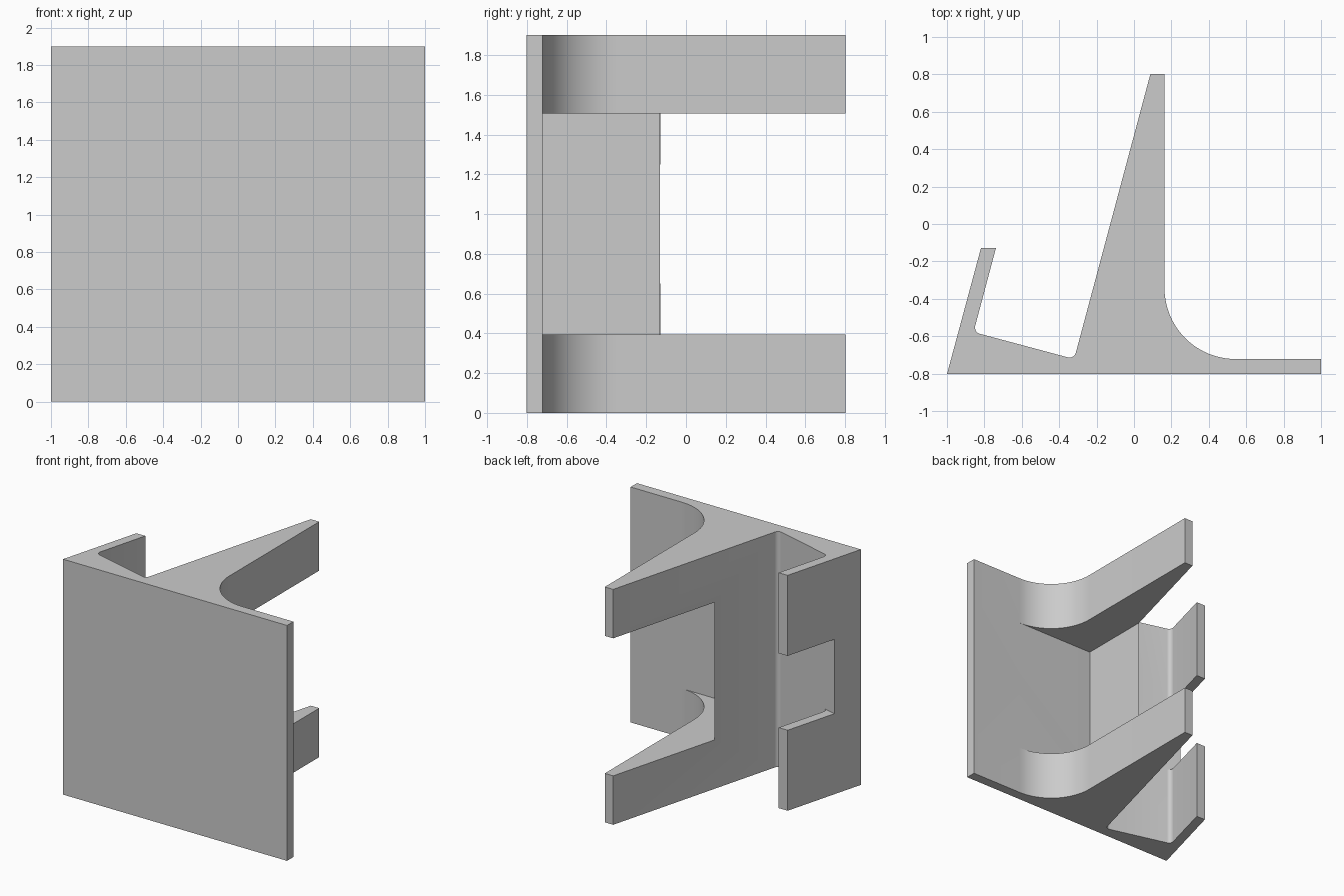
import bpy
import bmesh
import math
from mathutils import Vector

HEIGHT = 1.9
SEGMENTS = 20

if "Cube" in bpy.data.objects:
    bpy.data.objects.remove(bpy.data.objects["Cube"])


def make_material(name, color):
    mat = bpy.data.materials.new(name)
    mat.use_nodes = True
    mat.diffuse_color = color
    mat.node_tree.nodes["Principled BSDF"].inputs["Base Color"].default_value = color
    return mat


def fillet(before, corner, after, radius, segments):
    """Arc points that round a corner, starting on the 'before' side."""
    a = (before - corner).normalized()
    b = (after - corner).normalized()
    half = a.angle(b) / 2
    center = corner + (a + b).normalized() * radius / math.sin(half)
    start = corner + a * radius / math.tan(half) - center
    end = corner + b * radius / math.tan(half) - center
    sweep = start.angle(end)
    points = []
    for i in range(segments + 1):
        t = i / segments
        points.append(center + (start * math.sin((1 - t) * sweep)
                                + end * math.sin(t * sweep)) / math.sin(sweep))
    return points


def extrude_profile(name, points, z0, z1):
    """Closed prism from an outline in the ground plane."""
    bm = bmesh.new()
    face = bm.faces.new([bm.verts.new((p.x, p.y, z0)) for p in points])
    result = bmesh.ops.extrude_face_region(bm, geom=[face])
    top = [v for v in result["geom"] if isinstance(v, bmesh.types.BMVert)]
    bmesh.ops.translate(bm, vec=(0, 0, z1 - z0), verts=top)
    bmesh.ops.recalc_face_normals(bm, faces=bm.faces)
    mesh = bpy.data.meshes.new(name)
    bm.to_mesh(mesh)
    bm.free()
    obj = bpy.data.objects.new(name, mesh)
    bpy.context.collection.objects.link(obj)
    return obj


def cut(target, cutter):
    cutter.hide_render = True
    bpy.ops.object.select_all(action="DESELECT")
    bpy.context.view_layer.objects.active = target
    target.select_set(True)
    mod = target.modifiers.new("cut", "BOOLEAN")
    mod.operation = "DIFFERENCE"
    mod.solver = "EXACT"
    mod.object = cutter
    bpy.ops.object.modifier_apply(modifier=mod.name)
    bpy.data.objects.remove(cutter)


# Outline key points
plate_y = -0.722
front_left, front_right = Vector((-1, -0.803)), Vector((1, -0.803))
plate_end = Vector((1, plate_y))
wing_root = Vector((0.163, plate_y))
wing_tip = [Vector((0.163, 0.803)), Vector((0.088, 0.803))]
groove = Vector((-0.320, -0.722))
hook_root = Vector((-0.858, -0.578))
hook_tip = [Vector((-0.738, -0.128)), Vector((-0.818, -0.128))]

big_arc = fillet(plate_end, wing_root, wing_tip[0], 0.38, SEGMENTS)
for p in (big_arc[0],):
    p.y = plate_y
groove_arc = fillet(wing_tip[1], groove, hook_root, 0.035, 8)
hook_arc = fillet(groove, hook_root, hook_tip[0], 0.035, 8)

# Bracket body: one extruded outline
outline = ([front_left, front_right, plate_end] + big_arc + wing_tip
           + groove_arc + hook_arc + hook_tip)
bracket = extrude_profile("bracket", outline, 0, HEIGHT)

# Window that splits the wing into an upper and a lower arm
wall_x = -0.162
window = [Vector((wall_x, plate_y)), Vector((1.2, plate_y)),
          Vector((1.2, 1)), Vector((wall_x, 1))]
cut(bracket, extrude_profile("window_cutter", window, 0.395, 1.505))

# Notch that splits the hook, continuing the slope of the groove floor
along = (hook_root - groove).normalized()
up = Vector((-along.y, along.x))
if up.y < 0:
    up = -up
start = hook_arc[0]
notch = [start, start + along * 0.3, start + along * 0.3 + up * 0.7,
         start + up * 0.7]
cut(bracket, extrude_profile("notch_cutter", notch, 0.65, 1.25))

# Finish
bracket.data.materials.clear()
bracket.data.materials.append(make_material("light grey", (0.6, 0.6, 0.6, 1)))
bpy.ops.object.shade_smooth_by_angle(angle=math.radians(30))
